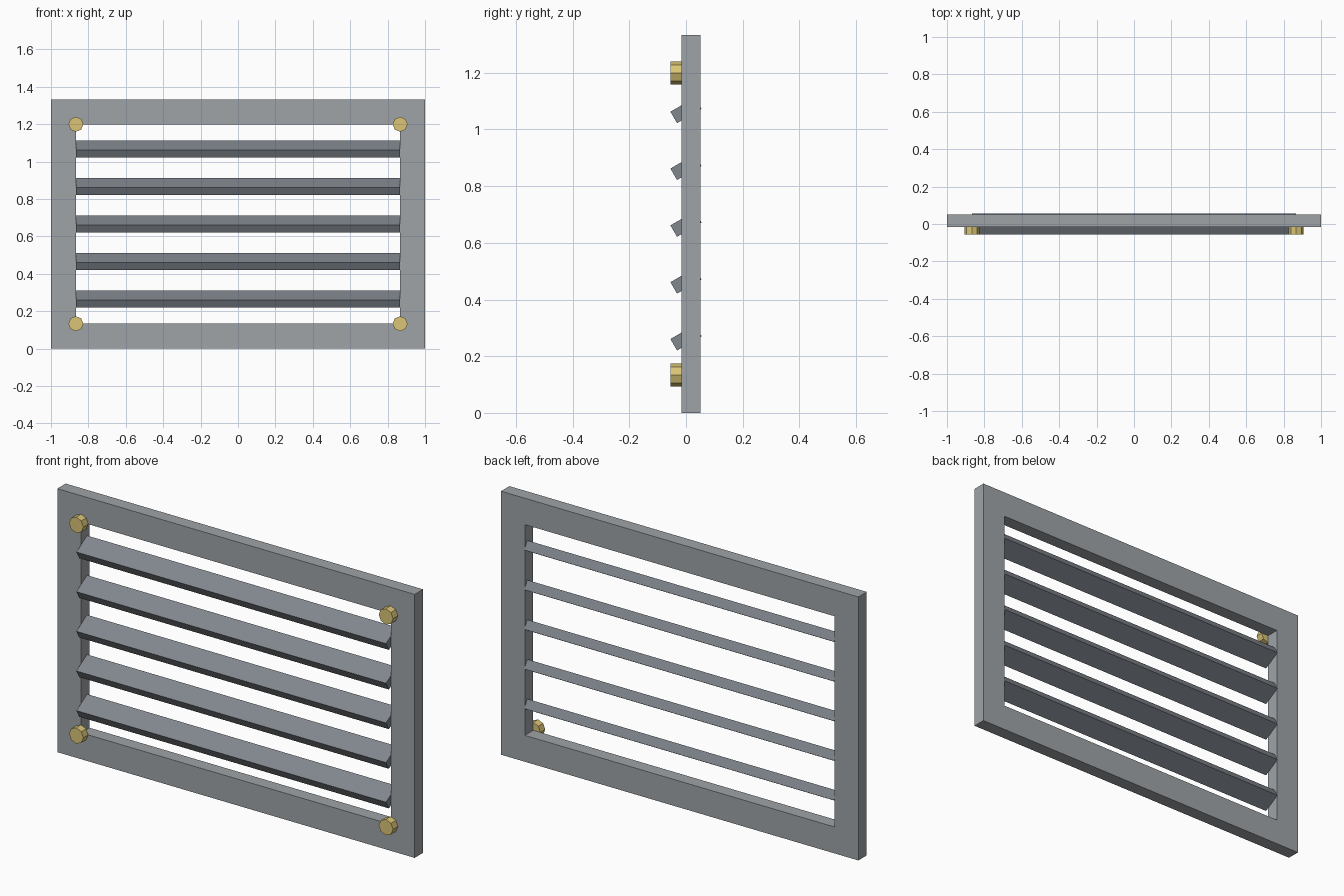
import bpy, bmesh
from math import radians, pi, cos, sin

if "Cube" in bpy.data.objects:
    bpy.data.objects.remove(bpy.data.objects["Cube"])

W, H = 1.0, 1.333            # half width, full height
B = 0.1335                   # border width
Y0, Y1 = -0.0165, 0.0505     # frame front and back


def material(name, rgb):
    mat = bpy.data.materials.new(name)
    mat.diffuse_color = (*rgb, 1)
    mat.use_nodes = True
    mat.node_tree.nodes["Principled BSDF"].inputs["Base Color"].default_value = mat.diffuse_color
    return mat


frame_grey = material("frame_grey", (0.345, 0.372, 0.388))
slat_grey = material("slat_grey", (0.222, 0.243, 0.274))
brass = material("brass", (0.71, 0.56, 0.18))


def add_object(name, bm, mat):
    bmesh.ops.recalc_face_normals(bm, faces=bm.faces)
    mesh = bpy.data.meshes.new(name)
    bm.to_mesh(mesh)
    bm.free()
    mesh.materials.append(mat)
    obj = bpy.data.objects.new(name, mesh)
    bpy.context.collection.objects.link(obj)
    return obj


def rect(bm, inset, y):
    x, z0, z1 = W - inset, inset, H - inset
    return [bm.verts.new((px, y, pz)) for px, pz in
            ((-x, z0), (x, z0), (x, z1), (-x, z1))]


# Frame: four loops bridged into a rectangular ring
bm = bmesh.new()
loops = [rect(bm, 0, Y0), rect(bm, 0, Y1), rect(bm, B, Y1), rect(bm, B, Y0)]
for k in range(4):
    a, b = loops[k], loops[(k + 1) % 4]
    for i in range(4):
        j = (i + 1) % 4
        bm.faces.new((a[i], a[j], b[j], b[i]))
add_object("frame", bm, frame_grey)

# Tilted slats, rising toward the back
for i in range(5):
    bm = bmesh.new()
    bmesh.ops.create_cube(bm, size=1)
    bmesh.ops.scale(bm, vec=(2 * (W - B), 0.1, 0.0467), verts=bm.verts)
    slat = add_object(f"slat_{i + 1}", bm, slat_grey)
    slat.rotation_euler.x = radians(30)
    slat.location = (0, 0, H / 2 + (i - 2) * 0.2005)

# Brass corner bolts, eight-sided
for side, sx in (("left", -1), ("right", 1)):
    for level, z in (("lower", B), ("upper", H - B)):
        bm = bmesh.new()
        ring = [[bm.verts.new((0.04 * cos(k * pi / 4), y, 0.04 * sin(k * pi / 4)))
                 for k in range(8)] for y in (-0.0555, Y0)]
        for k in range(8):
            n = (k + 1) % 8
            bm.faces.new((ring[0][k], ring[0][n], ring[1][n], ring[1][k]))
        for r in ring:
            bm.faces.new(r)
        bolt = add_object(f"bolt_{level}_{side}", bm, brass)
        bolt.location = (sx * (W - B), 0, z)
